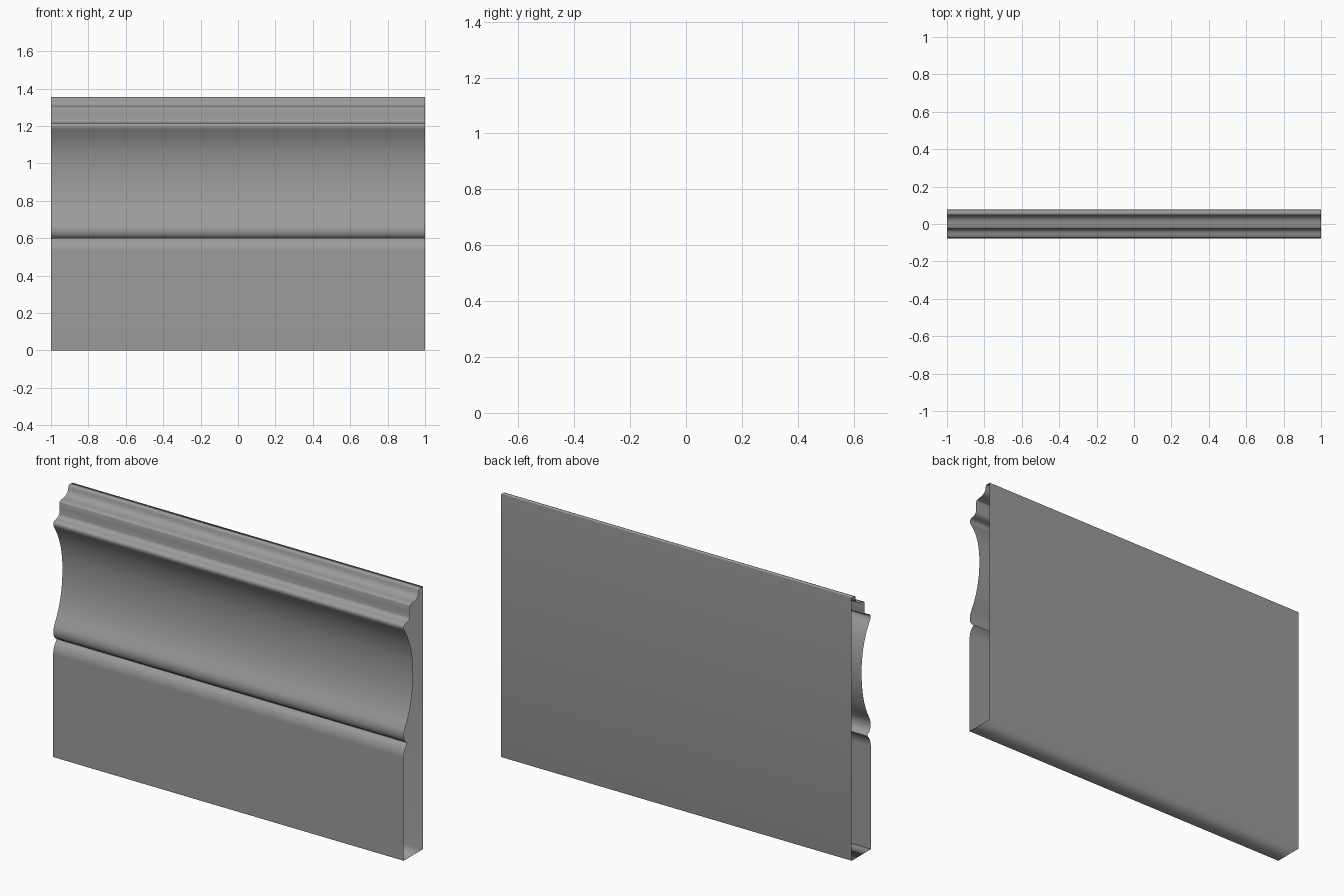
import bpy

if "Cube" in bpy.data.objects:
    bpy.data.objects.remove(bpy.data.objects["Cube"])

FRONT, BACK, HEIGHT = -0.078, 0.078, 1.355


def bend(start, ctrl, end, steps):
    """Points of a quadratic curve, start left out."""
    pts = []
    for i in range(1, steps + 1):
        t = i / steps
        pts.append(tuple((1 - t) ** 2 * a + 2 * t * (1 - t) * b + t * t * c
                         for a, b, c in zip(start, ctrl, end)))
    return pts


# Front profile as (depth behind front plane, height)
profile = [(0.0, 0.0), (0.0, 0.53)]
curves = [
    ((0.003, 0.575), (0.028, 0.592), 4),   # rounded top of the plinth
    ((0.031, 0.595), (0.028, 0.600), 2),   # groove
    ((-0.002, 0.612), (0.002, 0.655), 4),  # lower bead
    ((0.007, 0.675), (0.030, 0.715), 3),   # bead into cove
    ((0.076, 0.810), (0.076, 0.940), 8),   # lower cove
    ((0.076, 1.080), (0.008, 1.182), 9),   # upper cove
    ((-0.006, 1.203), (0.012, 1.215), 4),  # upper bead
    ((0.042, 1.217), (0.050, 1.235), 4),   # bead into fillet
    ((0.050, 1.265), (0.052, 1.293), 2),   # fillet
    ((0.056, 1.302), (0.075, 1.303), 3),   # small shoulder
    ((0.120, 1.306), (0.124, 1.340), 6),   # top cove
    ((0.125, 1.355), (0.135, HEIGHT), 3),  # top lip
]
for ctrl, end, steps in curves:
    profile += bend(profile[-1], ctrl, end, steps)

# Close the loop around the back
loop = [(FRONT + d, z) for d, z in profile] + [(BACK, HEIGHT), (BACK, 0.0)]

# Extrude the loop along x with open ends
n = len(loop)
verts = [(x, y, z) for x in (-1, 1) for y, z in loop]
faces = [(i, n + i, n + (i + 1) % n, (i + 1) % n) for i in range(n)]
mesh = bpy.data.meshes.new("baseboard_moulding")
mesh.from_pydata(verts, [], faces)
# Normals outward: the first face is the front of the plinth
if mesh.polygons[0].normal.y > 0:
    mesh.flip_normals()
mesh.shade_smooth()
# Keep the lower front edge crisp
sharp = mesh.attributes.new("sharp_edge", "BOOLEAN", "EDGE")
for e in mesh.edges:
    if set(e.vertices) == {0, n}:
        sharp.data[e.index].value = True

# Dark grey paint
paint = bpy.data.materials.new("dark_grey_paint")
paint.diffuse_color = (0.33, 0.33, 0.33, 1)
paint.use_nodes = True
paint.node_tree.nodes["Principled BSDF"].inputs["Base Color"].default_value = paint.diffuse_color
mesh.materials.append(paint)

board = bpy.data.objects.new("baseboard_moulding", mesh)
bpy.context.collection.objects.link(board)

# Soft shading led by the large faces
soft = board.modifiers.new("soft_shading", "WEIGHTED_NORMAL")
soft.mode = "FACE_AREA"
soft.keep_sharp = True
